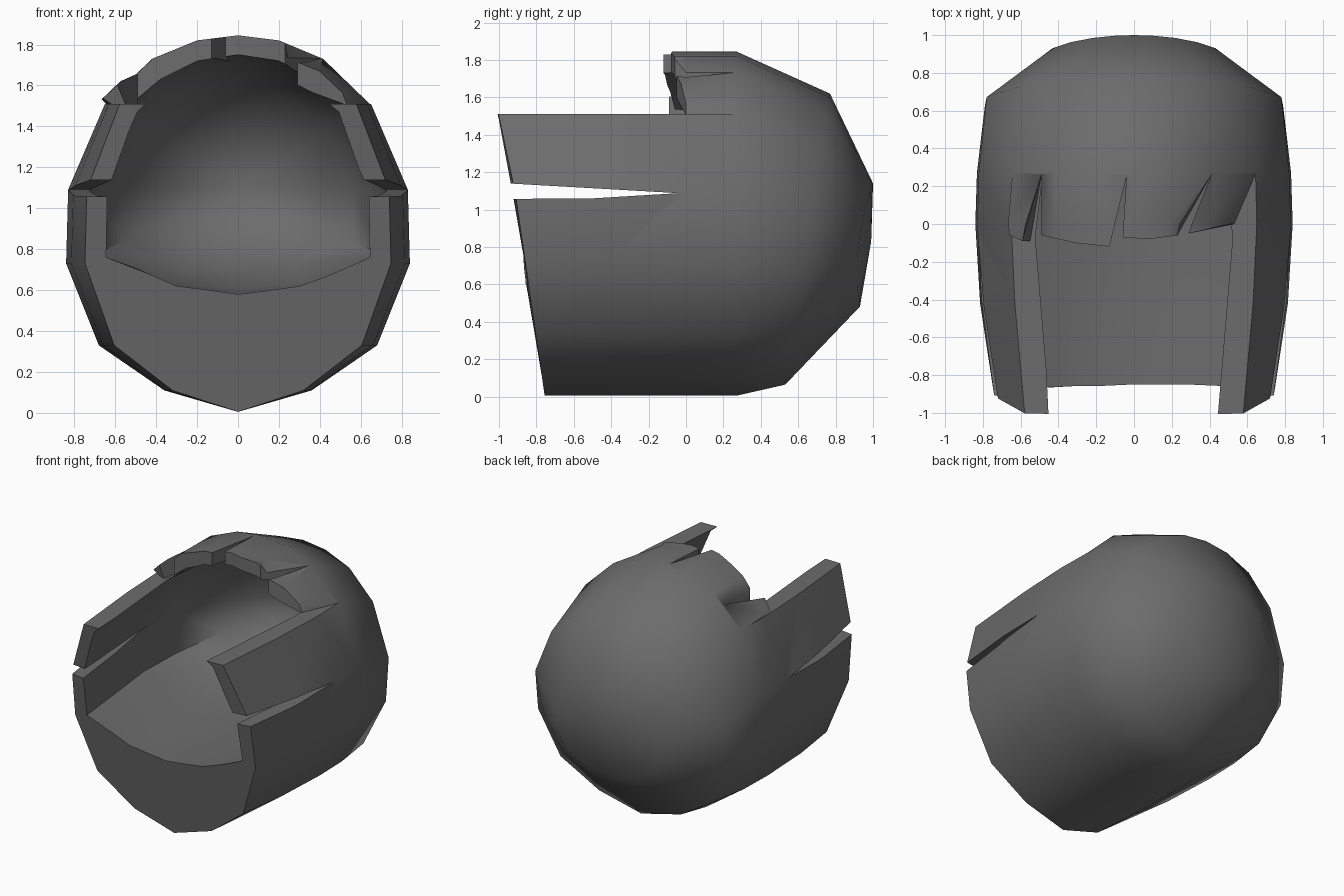
import bpy, bmesh

if "Cube" in bpy.data.objects:
    bpy.data.objects.remove(bpy.data.objects["Cube"])

grey = bpy.data.materials.new("dark_grey")
grey.use_nodes = True
COLOUR = (0.15, 0.15, 0.15, 1)
grey.diffuse_color = COLOUR
grey.node_tree.nodes["Principled BSDF"].inputs["Base Color"].default_value = COLOUR


def add_object(name, bm):
    bmesh.ops.recalc_face_normals(bm, faces=bm.faces)
    mesh = bpy.data.meshes.new(name)
    bm.to_mesh(mesh)
    bm.free()
    mesh.materials.append(grey)
    obj = bpy.data.objects.new(name, mesh)
    bpy.context.collection.objects.link(obj)
    return obj


def full_section(half):
    """Mirror a half section, bottom to top, into a closed loop."""
    return half + [(-x, z) for x, z in half[-2:0:-1]]


def loft(name, rings, pole):
    """Skin rings from front to back, capped in front and closed on a pole."""
    bm = bmesh.new()
    loops = [[bm.verts.new(p) for p in ring] for ring in rings]
    n = len(loops[0])
    for a, b in zip(loops, loops[1:]):
        for i in range(n):
            j = (i + 1) % n
            bm.faces.new((a[i], a[j], b[j], b[i]))
    bm.faces.new(loops[0])
    tip = bm.verts.new(pole)
    for i in range(n):
        bm.faces.new((loops[-1][i], loops[-1][(i + 1) % n], tip))
    return add_object(name, bm)


def prism(name, points, depth):
    """Extrude a closed outline along a vector."""
    bm = bmesh.new()
    face = bm.faces.new([bm.verts.new(p) for p in points])
    new = bmesh.ops.extrude_face_region(bm, geom=[face])["geom"]
    bmesh.ops.translate(bm, vec=depth,
                        verts=[v for v in new if isinstance(v, bmesh.types.BMVert)])
    return add_object(name, bm)


# Outer body: egg-shaped section, tapering forward, domed at the back
outer = full_section([(0, .005), (.36, .11), (.68, .33), (.84, .73), (.83, 1.09),
                      (.65, 1.51), (.42, 1.73), (.2, 1.82), (0, 1.845)])
H = 1.845
front = [(x * .89, -.755 - .145 * z - .07 * max(0, z - 1.1), z) for x, z in outer]
tube = [[(x * s, y, z) for x, z in outer] for s, y in ((.97, -.42), (1, 0), (.99, .27))]
shoulder = [(x * .94, .53 + .24 * z / H, .06 + 1.56 * z / H) for x, z in outer]
crown = [(x * .52, .93 + .07 * z / H - .06 * x * x, .48 + .66 * z / H) for x, z in outer]
shell = loft("broken_shell", [front] + tube + [shoulder, crown], (0, .99, .83))

# Cavity: thin walls and roof over a thick floor
inner = full_section([(0, .58), (.34, .62), (.73, .76), (.73, 1.08), (.57, 1.47),
                      (.38, 1.63), (.2, 1.72), (0, 1.75)])
mouth = [[(x * s, y, z) for x, z in inner] for s, y in ((.82, -1.3), (1, -.07))]
bowl = [[(x * s, y, 1.1 + (z - 1.1) * s) for x, z in inner]
        for s, y in ((.96, .27), (.77, .6), (.42, .82))]
cavity = loft("cavity_cutter", mouth + bowl, (0, .9, 1.1))

# Jagged front edge of the roof
edge = [(-1.3, -1.4), (1.3, -1.4), (1.3, .27), (.645, .27), (.53, 0), (.31, -.05),
        (.41, .26), (.23, -.06), (.08, -.08), (-.06, -.07), (-.04, .25), (-.13, -.12),
        (-.31, -.1), (-.49, -.06), (-.49, .26), (-.55, -.09), (-.62, -.06),
        (-.655, .26), (-1.3, .26)]
roof = prism("roof_cutter", [(x, y, 1.51) for x, y in edge], (0, 0, 1))

# Tapered crack through both side walls
crack = prism("crack_cutter", [(-1.5, -1.3, 1.055), (-1.5, -.5, 1.06),
                               (-1.5, -.04, 1.088), (-1.5, -1.3, 1.16)], (3, 0, 0))

bpy.ops.object.select_all(action="DESELECT")
bpy.context.view_layer.objects.active = shell
shell.select_set(True)
for cutter in (cavity, roof, crack):
    cutter.hide_render = True
    mod = shell.modifiers.new(cutter.name, "BOOLEAN")
    mod.operation = "DIFFERENCE"
    mod.solver = "EXACT"
    mod.object = cutter
    bpy.ops.object.modifier_apply(modifier=mod.name)
    bpy.data.objects.remove(cutter)

# Bend the loose roof shards: one side outward, the other inward
for v in shell.data.vertices:
    if v.co.y < .02 and v.co.z > 1.53:
        if v.co.x > .25:
            v.co.z -= .06
            v.co.x -= .02
        elif v.co.x < -.5:
            v.co.x -= .04

bpy.ops.object.shade_smooth_by_angle(angle=.84)
